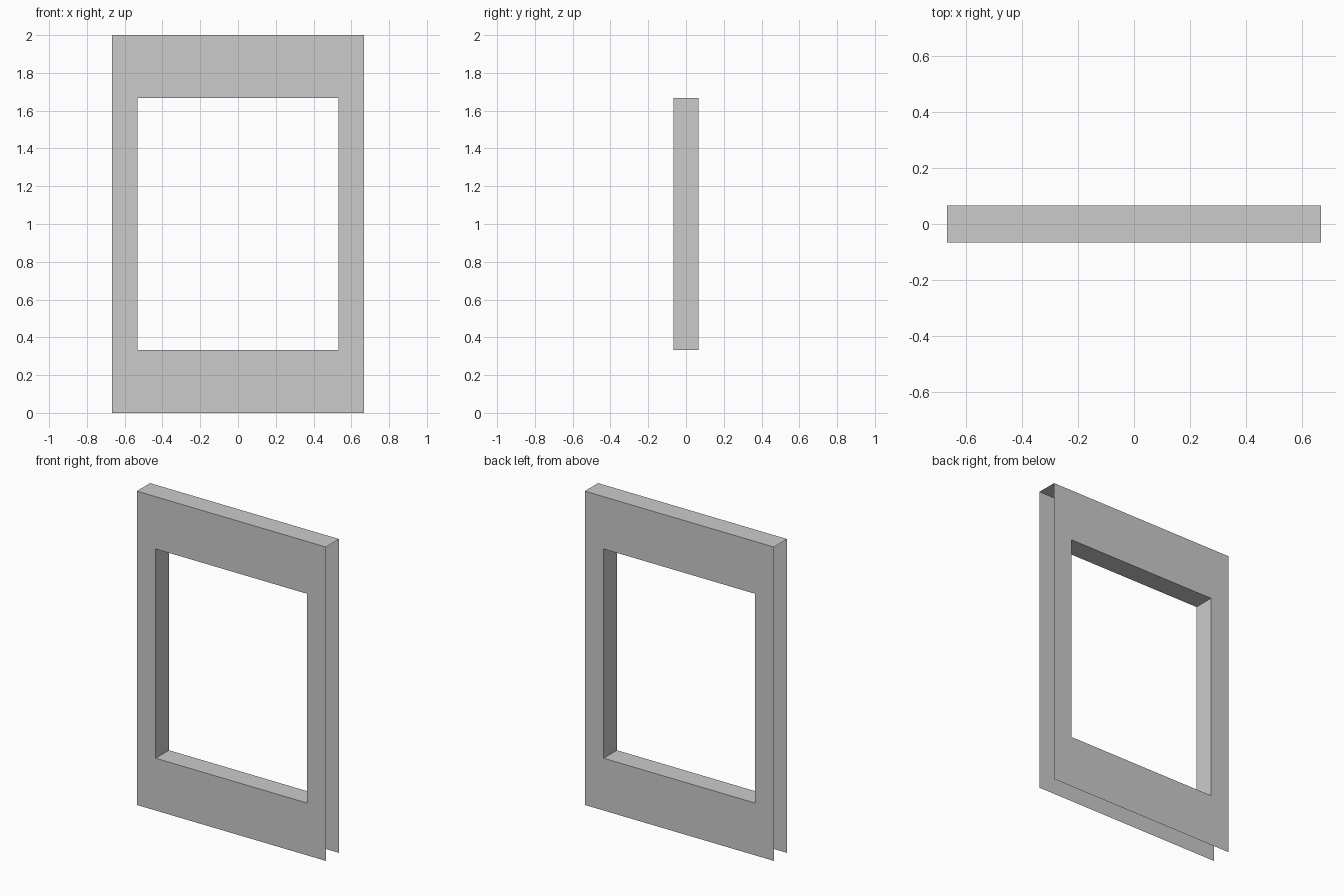
import bpy, bmesh

if "Cube" in bpy.data.objects:
    bpy.data.objects.remove(bpy.data.objects["Cube"])

W, H, D = 2 / 3, 2.0, 1 / 15              # half width, height, half depth
HX, Z0, Z1 = 8 / 15, 1 / 3, 5 / 3         # opening half width, sill and head heights


def make_object(name, quads):
    bm = bmesh.new()
    for quad in quads:
        bm.faces.new([bm.verts.new(p) for p in quad])
    bmesh.ops.remove_doubles(bm, verts=bm.verts, dist=1e-5)
    mesh = bpy.data.meshes.new(name)
    bm.to_mesh(mesh)
    bm.free()
    obj = bpy.data.objects.new(name, mesh)
    bpy.context.collection.objects.link(obj)
    return obj


def rect(x0, x1, z0, z1, side):
    # Upright rectangle facing -y (side -1) or +y (side 1)
    pts = [(x0, z0), (x1, z0), (x1, z1), (x0, z1)]
    return [(x, side * D, z) for x, z in pts[::-side]]


def panel(side):
    return [
        rect(-W, -HX, 0, Z0, side), rect(-HX, HX, 0, Z0, side), rect(HX, W, 0, Z0, side),
        rect(-W, -HX, Z0, Z1, side), rect(HX, W, Z0, Z1, side),
        rect(-W, -HX, Z1, H, side), rect(-HX, HX, Z1, H, side), rect(HX, W, Z1, H, side),
    ]


# Thin front and back panels around the opening
make_object("front_panel", panel(-1))
make_object("back_panel", panel(1))

# Top cap (outer sides and underside stay open)
make_object("top_cap", [[(-W, -D, H), (W, -D, H), (W, D, H), (-W, D, H)]])

# Lining of the opening, facing inward
ring = [(-HX, Z0), (HX, Z0), (HX, Z1), (-HX, Z1)]
make_object("opening_lining", [
    [(a[0], -D, a[1]), (b[0], -D, b[1]), (b[0], D, b[1]), (a[0], D, a[1])]
    for a, b in zip(ring, ring[1:] + ring[:1])
])
